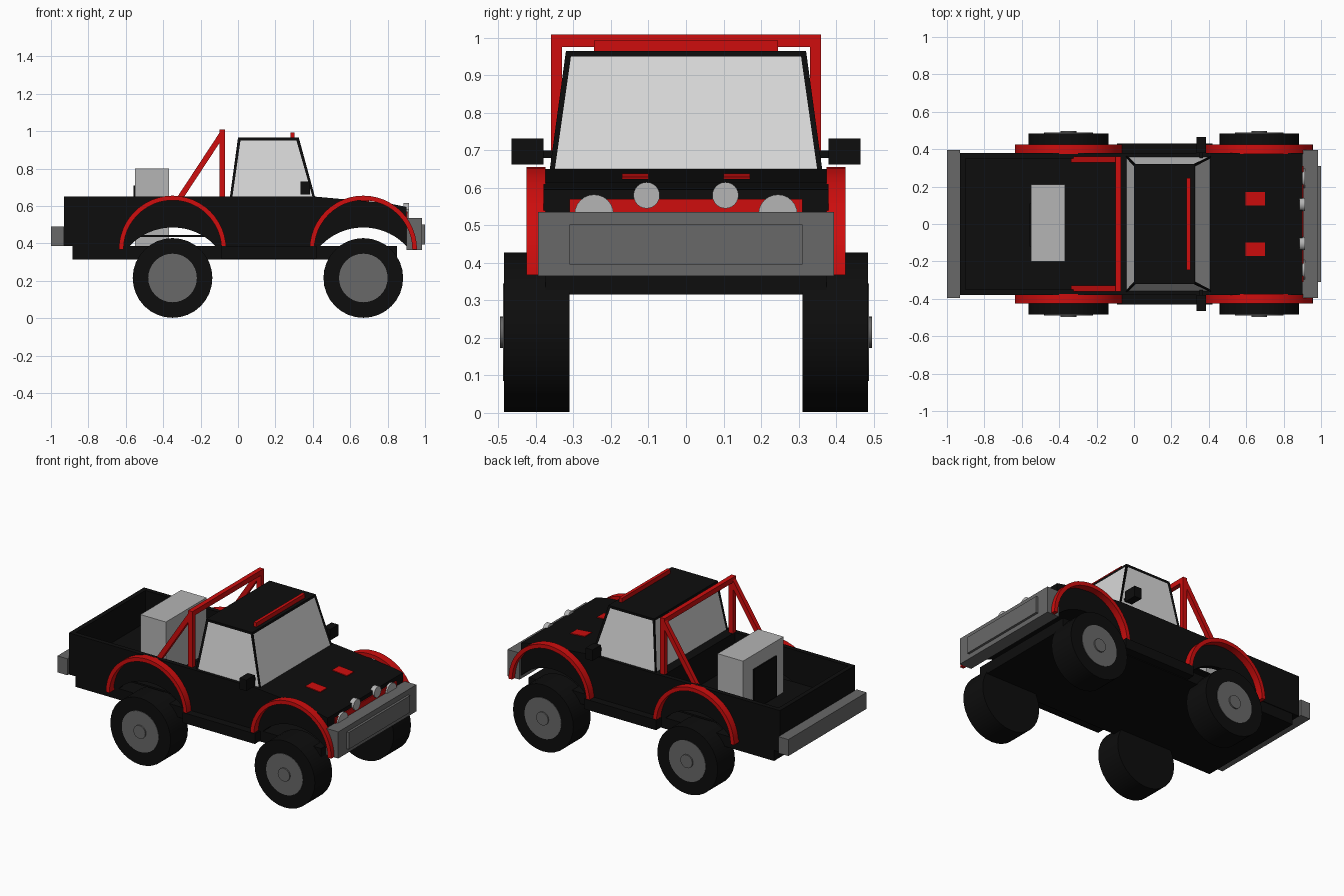
import bpy, bmesh
from math import pi, sin, cos, asin
from mathutils import Vector

old = bpy.data.objects.get("Cube")
if old:
    bpy.data.objects.remove(old, do_unlink=True)


def material(name, r, g, b):
    m = bpy.data.materials.new(name)
    m.use_nodes = True
    m.diffuse_color = (r, g, b, 1)
    m.node_tree.nodes["Principled BSDF"].inputs["Base Color"].default_value = (r, g, b, 1)
    return m


BLACK = material("black", 0.004, 0.004, 0.004)
RED = material("red", 0.62, 0.004, 0.004)
STEEL = material("dark_grey", 0.14, 0.14, 0.14)
SILVER = material("light_grey", 0.46, 0.46, 0.46)
GLASS = material("pale_glass", 0.69, 0.69, 0.69)


def finish(name, bm, *mats, smooth=False):
    bmesh.ops.recalc_face_normals(bm, faces=bm.faces)
    me = bpy.data.meshes.new(name)
    bm.to_mesh(me)
    bm.free()
    ob = bpy.data.objects.new(name, me)
    bpy.context.collection.objects.link(ob)
    for m in mats:
        me.materials.append(m)
    if smooth:
        bpy.ops.object.select_all(action='DESELECT')
        ob.select_set(True)
        bpy.context.view_layer.objects.active = ob
        bpy.ops.object.shade_smooth_by_angle(angle=pi / 6)
    return ob


def box(name, x, y, z, mat):
    """Box given by its low and high limit on each axis."""
    bm = bmesh.new()
    bmesh.ops.create_cube(bm, size=1)
    for v in bm.verts:
        v.co = [lim[0] if c < 0 else lim[1] for c, lim in zip(v.co, (x, y, z))]
    return finish(name, bm, mat)


def extrude(name, profile, y0, y1, mat, smooth=False):
    """Solid from an x-z outline, stretched along y."""
    bm = bmesh.new()
    face = bm.faces.new([bm.verts.new((x, y0, z)) for x, z in profile])
    geom = bmesh.ops.extrude_face_region(bm, geom=[face])["geom"]
    for v in geom:
        if isinstance(v, bmesh.types.BMVert):
            v.co.y = y1
    return finish(name, bm, mat, smooth=smooth)


def arc(cx, cz, r, a0, a1, n=24):
    return [(cx + r * cos(a0 + (a1 - a0) * i / n), cz + r * sin(a0 + (a1 - a0) * i / n))
            for i in range(n + 1)]


def disc(name, cx, cz, r, y0, y1, mat, n=32):
    return extrude(name, arc(cx, cz, r, 0, 2 * pi * (n - 1) / n, n - 1), y0, y1, mat, True)


def bar(name, a, b, width, mat):
    """Square bar between two points."""
    a, b = Vector(a), Vector(b)
    bm = bmesh.new()
    bmesh.ops.create_cube(bm, size=1)
    rot = (b - a).to_track_quat('Z', 'Y')
    for v in bm.verts:
        v.co = (a + b) / 2 + rot @ Vector((v.co.x * width, v.co.y * width, v.co.z * (b - a).length))
    return finish(name, bm, mat)


REAR, FRONT, SILL, DECK = -0.35, 0.67, 0.385, 0.65
WELL_R, WELL_Z = 0.315, 0.17


def well(cx):
    """Wheel opening along the sill, from tail to nose."""
    a = asin((SILL - WELL_Z) / WELL_R)
    return arc(cx, WELL_Z, WELL_R, pi - a, a)


# Lower body: side panels, engine bay, cab block, open bed
nose = [(0.9, SILL), (0.9, 0.595), (0.8, 0.615), (0.41, DECK)]
side = [(-0.93, SILL)] + well(REAR) + well(FRONT) + nose + [(-0.93, DECK)]
extrude("side_panel_a", side, -0.38, -0.35, BLACK)
extrude("side_panel_b", side, 0.35, 0.38, BLACK)
extrude("engine_bay", [(0.4, SILL)] + well(FRONT) + nose + [(0.4, DECK)], -0.35, 0.35, BLACK)
box("cab_block", (-0.1, 0.4), (-0.35, 0.35), (SILL, DECK), BLACK)
box("bed_floor", (-0.9, -0.1), (-0.35, 0.35), (0.435, 0.445), BLACK)
box("tailgate", (-0.93, -0.9), (-0.35, 0.35), (SILL, DECK), BLACK)
box("chassis", (-0.885, 0.85), (-0.375, 0.375), (0.315, SILL), BLACK)

# Cab with inset windows
bm = bmesh.new()
bmesh.ops.create_cube(bm, size=1)
for v in bm.verts:
    top = v.co.z > 0
    front = v.co.x > 0
    x = (0.325 if front else 0.0) if top else (0.415 if front else -0.045)
    v.co = (x, (0.32 if top else 0.365) * (1 if v.co.y > 0 else -1), 0.965 if top else 0.635)
bm.normal_update()
panes = [f for f in bm.faces if abs(f.normal.z) < 0.7]
bmesh.ops.inset_individual(bm, faces=panes, thickness=0.02, depth=-0.004)
for f in panes:
    f.material_index = 1
finish("cab", bm, BLACK, GLASS)

# Cargo box with dark panel
box("cargo_box", (-0.55, -0.37), (-0.2, 0.21), (SILL, 0.8), SILVER)
box("cargo_panel", (-0.558, -0.55), (-0.12, 0.11), (0.45, 0.71), BLACK)

# Bumpers
box("front_bumper", (0.9, 0.985), (-0.395, 0.395), (0.365, 0.535), STEEL)
box("front_bumper_plate", (0.985, 1.0), (-0.31, 0.31), (0.395, 0.502), STEEL)
box("rear_bumper", (-1.0, -0.93), (-0.395, 0.395), (SILL, 0.49), STEEL)

# Grille, roof light bar and roll bar crosspiece
box("grille", (0.9, 0.906), (-0.31, 0.31), (0.5, 0.57), RED)
box("roof_light_bar", (0.282, 0.302), (-0.245, 0.245), (0.965, 0.992), RED)
box("roll_bar_top", (-0.1, -0.07), (-0.36, 0.36), (0.975, 1.008), RED)


def lamp(name, y, z, r):
    bm = bmesh.new()
    bmesh.ops.create_cone(bm, cap_ends=True, segments=24, radius1=r, radius2=r, depth=0.03)
    for v in bm.verts:
        v.co = (0.9 + v.co.z, y + v.co.x, z + v.co.y)
    finish(name, bm, SILVER, smooth=True)


# Parts repeated on both sides
for s, tag in ((-1, "a"), (1, "b")):
    for cx, end in ((REAR, "rear"), (FRONT, "front")):
        disc(f"{end}_tyre_{tag}", cx, 0.215, 0.213, s * 0.31, s * 0.485, BLACK)
        disc(f"{end}_hub_{tag}", cx, 0.215, 0.13, s * 0.4, s * 0.488, STEEL)
        disc(f"{end}_hub_cap_{tag}", cx, 0.215, 0.042, s * 0.48, s * 0.496, STEEL, 20)
        ring = arc(cx, 0.368, 0.287, 0, pi) + arc(cx, 0.368, 0.262, pi, 0)
        extrude(f"{end}_arch_{tag}", ring, s * 0.375, s * 0.425, RED, True)
    box(f"running_board_{tag}", (-0.09, 0.42), sorted((s * 0.37, s * 0.43)), (0.32, SILL), BLACK)
    box(f"mirror_{tag}", (0.335, 0.385), sorted((s * 0.38, s * 0.465)), (0.662, 0.732), BLACK)
    box(f"mirror_arm_{tag}", (0.35, 0.37), sorted((s * 0.34, s * 0.39)), (0.68, 0.7), BLACK)
    box(f"roll_post_{tag}", (-0.1, -0.07), sorted((s * 0.33, s * 0.36)), (0.6, 1.0), RED)
    bar(f"roll_brace_{tag}", (-0.085, s * 0.345, 0.985), (-0.325, s * 0.345, 0.62), 0.03, RED)
    lamp(f"small_lamp_{tag}", s * 0.105, 0.58, 0.035)
    lamp(f"head_lamp_{tag}", s * 0.245, 0.53, 0.052)
    vent = [(0.595, 0.62), (0.7, 0.61), (0.7, 0.629), (0.595, 0.638)]
    extrude(f"hood_vent_{tag}", vent, s * 0.1, s * 0.17, RED)
